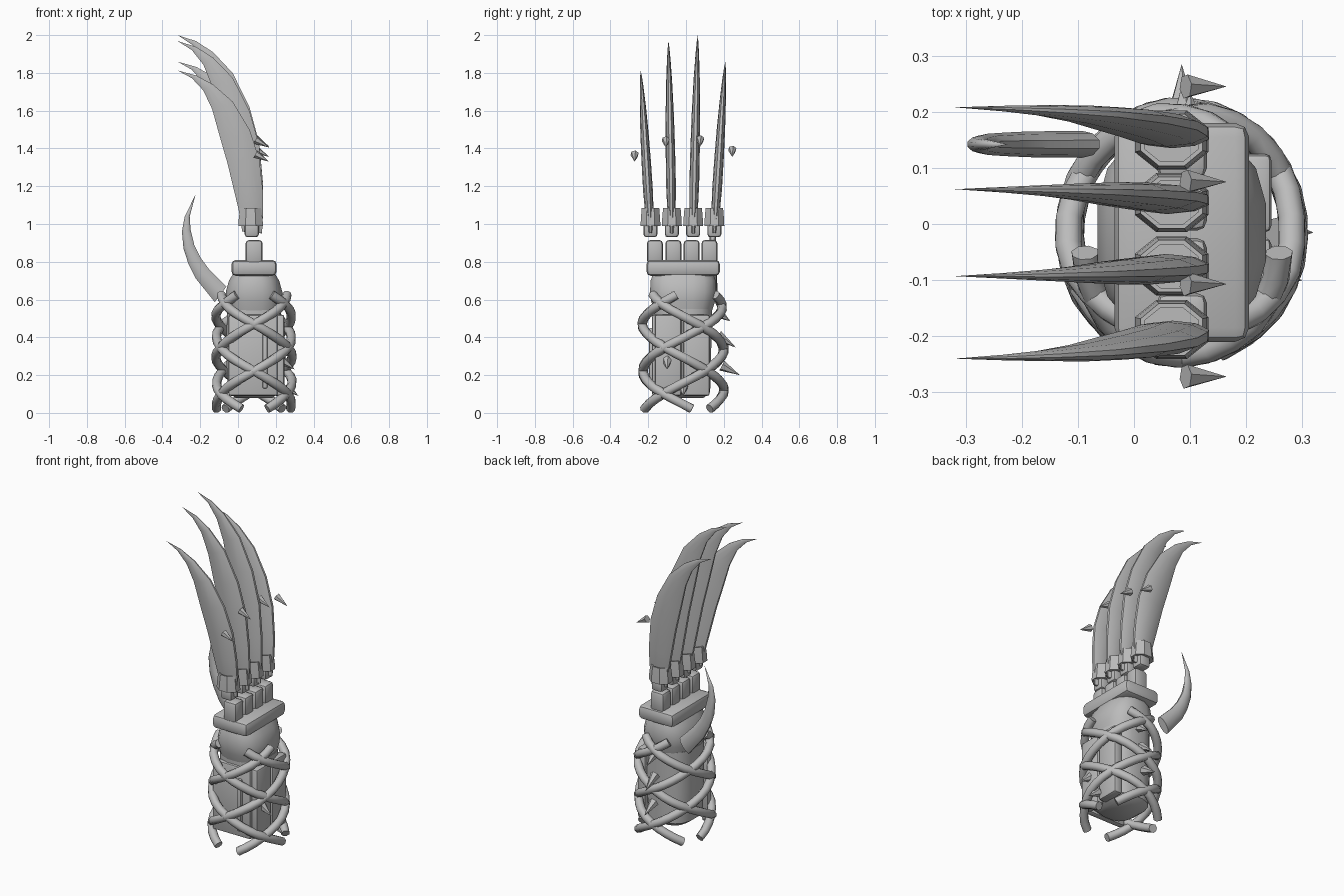
import bpy, bmesh, math
from mathutils import Vector

cube = bpy.data.objects.get("Cube")
if cube:
    bpy.data.objects.remove(cube, do_unlink=True)

grey = bpy.data.materials.new("plain_grey")
grey.use_nodes = True
grey.diffuse_color = (0.5, 0.5, 0.5, 1)
grey.node_tree.nodes["Principled BSDF"].inputs["Base Color"].default_value = (0.5, 0.5, 0.5, 1)

CX, CY = 0.085, -0.015    # axis of the arm


def finish(name, bm, smooth=40):
    bmesh.ops.recalc_face_normals(bm, faces=bm.faces)
    mesh = bpy.data.meshes.new(name)
    bm.to_mesh(mesh)
    bm.free()
    mesh.materials.append(grey)
    obj = bpy.data.objects.new(name, mesh)
    bpy.context.collection.objects.link(obj)
    bpy.ops.object.select_all(action='DESELECT')
    obj.select_set(True)
    bpy.context.view_layer.objects.active = obj
    if smooth:
        bpy.ops.object.shade_smooth_by_angle(angle=math.radians(smooth))
    return obj


def ring(center, u, v, n, power=1.0):
    """Closed loop spanned by two half axes; power below 1 squares it off."""
    pts = []
    for i in range(n):
        a = 2 * math.pi * (i + 0.5) / n
        c, s = math.cos(a), math.sin(a)
        pts.append(Vector(center)
                   + Vector(u) * math.copysign(abs(c) ** power, c)
                   + Vector(v) * math.copysign(abs(s) ** power, s))
    return pts


def loft(name, rings, tip=None, smooth=40):
    bm = bmesh.new()
    loops = [[bm.verts.new(p) for p in r] for r in rings]
    n = len(loops[0])
    for a, b in zip(loops, loops[1:]):
        for i in range(n):
            j = (i + 1) % n
            bm.faces.new((a[i], a[j], b[j], b[i]))
    bm.faces.new(loops[0])
    if tip is None:
        bm.faces.new(loops[-1])
    else:
        t = bm.verts.new(tip)
        for i in range(n):
            bm.faces.new((loops[-1][i], loops[-1][(i + 1) % n], t))
    return finish(name, bm, smooth)


def box(name, low, high, bevel=0.012):
    bm = bmesh.new()
    bmesh.ops.create_cube(bm, size=1)
    for v in bm.verts:
        v.co = Vector([(h + l) / 2 + c * (h - l) for l, h, c in zip(low, high, v.co)])
    bmesh.ops.bevel(bm, geom=bm.edges[:], offset=bevel, segments=2, profile=0.5, affect='EDGES')
    return finish(name, bm)


def thorn(name, base, tip, radius):
    base, tip = Vector(base), Vector(tip)
    u = (tip - base).normalized().orthogonal()
    v = (tip - base).normalized().cross(u)
    return loft(name, [ring(base, u * radius, v * radius, 6)], tip, 0)


def blade(name, sections, tip, y_base, y_tip, squash=1.0):
    """Curved claw from (inner x, inner z, outer x, outer z, half thickness)."""
    z0 = sections[0][1]

    def height(z):
        return z0 + (z - z0) * squash

    rings = []
    for xi, zi, xo, zo, t in sections:
        y = y_base + (y_tip - y_base) * ((zi + zo) / 2 - z0) / (tip[1] - z0)
        inner, outer = Vector((xi, y, height(zi))), Vector((xo, y, height(zo)))
        rings.append(ring((inner + outer) / 2, (outer - inner) / 2, (0, t, 0), 10))
    return loft(name, rings, (tip[0], y_tip, height(tip[1])), 50)


def column(name, levels, n=16, power=0.75):
    return loft(name, [ring((CX, CY, z), (rx, 0, 0), (0, ry, 0), n, power)
                       for z, rx, ry in levels])


# Forearm, wrist and knuckle block
column("forearm", [(0.08, 0.10, 0.11), (0.11, 0.14, 0.145), (0.3, 0.15, 0.15),
                   (0.55, 0.145, 0.155)])
column("wrist", [(0.5, 0.13, 0.14), (0.59, 0.15, 0.172), (0.64, 0.152, 0.178),
                 (0.7, 0.135, 0.175), (0.74, 0.11, 0.16)])
box("knuckle_block", (-0.035, -0.21, 0.725), (0.205, 0.18, 0.81), 0.025)

# Plates strapped round the forearm
box("front_plate", (-0.05, -0.18, 0.09), (0.21, -0.14, 0.52))
for i, y in enumerate((-0.165, -0.015)):
    box(f"outer_plate_{i}", (0.19, y, 0.09), (0.245, y + 0.14, 0.52))
box("front_slat", (0.13, -0.195, 0.13), (0.155, -0.17, 0.45), 0.006)

# Four fingers: knuckle, joint, socket, claw and loose spike
claw = [(0.02, 0.96, 0.13, 0.95, 0.012), (0.0, 1.1, 0.137, 1.11, 0.023),
        (-0.02, 1.2, 0.135, 1.23, 0.026), (-0.06, 1.4, 0.117, 1.43, 0.025),
        (-0.1, 1.57, 0.065, 1.62, 0.022), (-0.14, 1.75, -0.025, 1.8, 0.016),
        (-0.185, 1.87, -0.13, 1.91, 0.01), (-0.245, 1.95, -0.22, 1.968, 0.005)]
fingers = [  # knuckle y, joint y, tip y, claw squash, spike y, spike z
    (-0.165, -0.188, -0.24, 0.82, -0.272, 1.355), (-0.067, -0.075, -0.093, 0.97, -0.107, 1.43),
    (0.03, 0.038, 0.062, 1.0, 0.075, 1.435), (0.124, 0.15, 0.208, 0.865, 0.245, 1.38)]
for i, (yk, yj, yt, squash, ys, zs) in enumerate(fingers):
    box(f"knuckle_{i}", (0.04, yk - 0.042, 0.79), (0.13, yk + 0.042, 0.915), 0.018)
    box(f"finger_joint_{i}", (0.035, yj - 0.037, 0.93), (0.11, yj + 0.037, 1.01), 0.016)
    loft(f"claw_socket_{i}", [ring((0.067, yj, z), (rx, 0, 0), (0, ry, 0), 8)
                              for z, rx, ry in ((0.99, 0.071, 0.057), (1.03, 0.068, 0.055),
                                                (1.085, 0.06, 0.05), (1.085, 0.052, 0.042),
                                                (1.05, 0.052, 0.042))], smooth=30)
    blade(f"claw_{i}", claw, (-0.32, 2.0), yj, yt, squash)
    thorn(f"finger_spike_{i}", (0.092, ys, zs + 0.015), (0.165, ys, zs - 0.025), 0.017)

# Thumb claw
thumb = [(-0.06, 0.67, -0.125, 0.585, 0.024), (-0.15, 0.76, -0.225, 0.71, 0.023),
         (-0.195, 0.82, -0.265, 0.79, 0.021), (-0.23, 0.89, -0.29, 0.87, 0.019),
         (-0.25, 0.97, -0.298, 0.96, 0.015), (-0.255, 1.04, -0.283, 1.04, 0.01)]
blade("thumb_claw", thumb, (-0.225, 1.155), 0.142, 0.142)


# Vines winding down the forearm in both directions
def vine(name, start, end):
    def point(t):
        a = math.radians(start + (end - start) * t)
        grow = min(1.0, 0.87 + t) + 0.015 * math.sin(t * 23 + start)
        return Vector((CX + 0.2 * grow * math.cos(a), CY + 0.215 * grow * math.sin(a),
                       0.625 - 0.603 * t))

    rings, steps = [], 24
    for i in range(steps + 1):
        t = i / steps
        p = point(t)
        tangent = (point(t + 0.01) - point(t - 0.01)).normalized()
        u = Vector((p.x - CX, p.y - CY, 0))
        u = (u - tangent * u.dot(tangent)).normalized()
        rings.append(ring(p, u * 0.025, tangent.cross(u) * 0.025, 8))
    loft(name, rings, smooth=50)


for i, start in enumerate((191, 64, 302)):
    vine(f"vine_{i}_counterclockwise", start, start + 308)
    vine(f"vine_{i}_clockwise", 180 - start, -128 - start)

# Thorns on the vines
for i, (base, tip) in enumerate((
        ((0.1, 0.17, 0.53), (0.1, 0.235, 0.485)), ((0.09, 0.17, 0.41), (0.09, 0.265, 0.345)),
        ((0.085, 0.19, 0.25), (0.085, 0.285, 0.2)), ((0.25, -0.015, 0.14), (0.32, -0.015, 0.09)),
        ((0.23, -0.1, 0.28), (0.3, -0.1, 0.23)))):
    thorn(f"vine_thorn_{i}", base, tip, 0.022)
